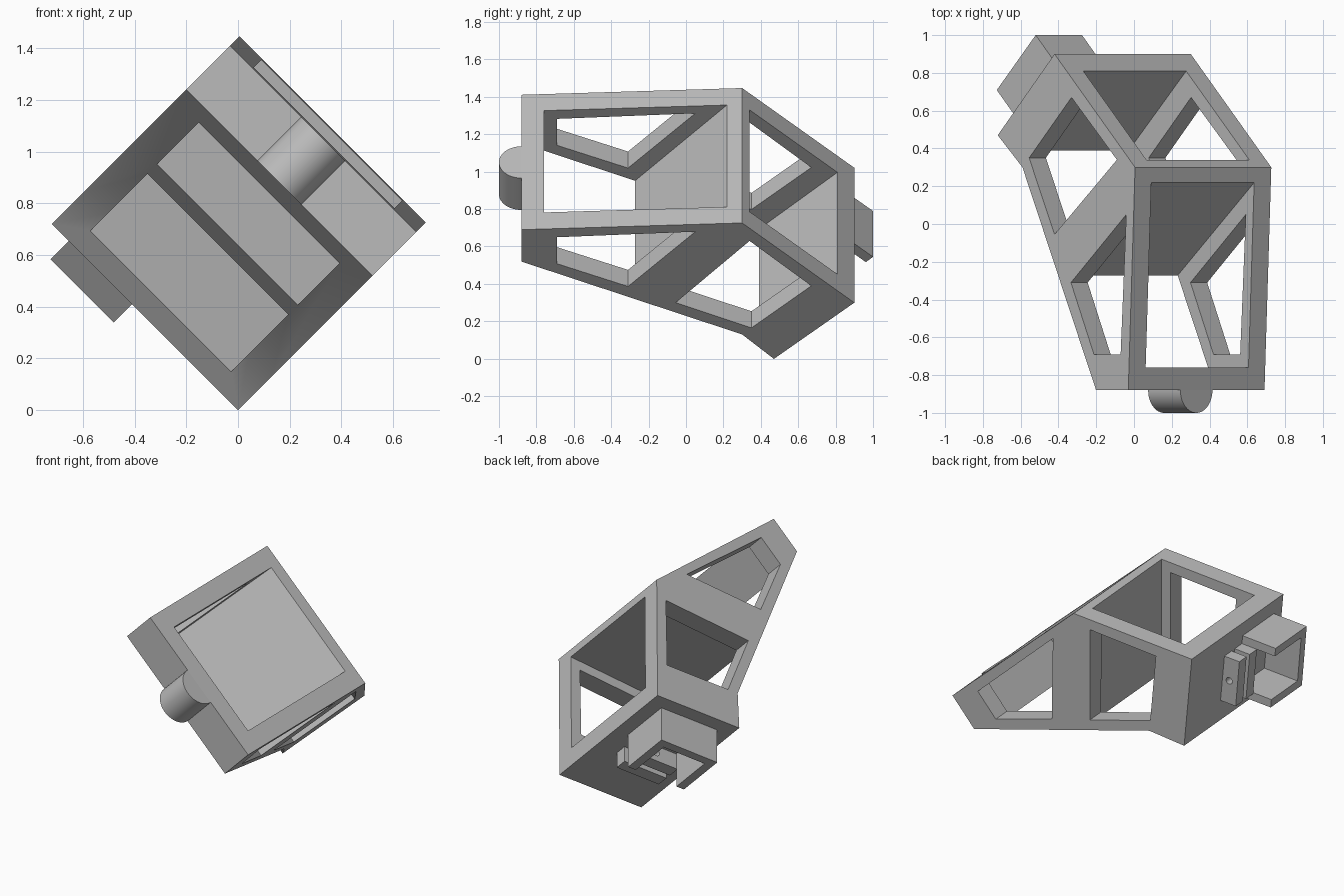
import bpy, bmesh, math
from mathutils import Matrix

if "Cube" in bpy.data.objects:
    bpy.data.objects.remove(bpy.data.objects["Cube"])

# Single plain grey
grey = bpy.data.materials.new("plain_grey")
grey.use_nodes = True
grey.diffuse_color = (0.5, 0.5, 0.5, 1)
grey.node_tree.nodes["Principled BSDF"].inputs["Base Color"].default_value = (0.5, 0.5, 0.5, 1)

# The body is drawn upright (across, y, height), then rolled about the y axis
ROLL = Matrix.Translation((0, 0, 0.72)) @ Matrix.Rotation(math.radians(45), 4, "Y")
HALF = 0.51      # half of the outer width
INNER = 0.385    # half of the clear width between the side walls


def finish(name, bm):
    bmesh.ops.recalc_face_normals(bm, faces=bm.faces)
    bm.transform(ROLL)
    mesh = bpy.data.meshes.new(name)
    bm.to_mesh(mesh)
    bm.free()
    mesh.materials.append(grey)
    obj = bpy.data.objects.new(name, mesh)
    bpy.context.collection.objects.link(obj)
    return obj


def prism(name, profile, left, right):
    """Extrude a (y, height) outline across the width."""
    bm = bmesh.new()
    face = bm.faces.new([bm.verts.new((left, y, h)) for y, h in profile])
    moved = bmesh.ops.extrude_face_region(bm, geom=[face])["geom"]
    verts = [v for v in moved if isinstance(v, bmesh.types.BMVert)]
    bmesh.ops.translate(bm, verts=verts, vec=(right - left, 0, 0))
    return finish(name, bm)


def cylinder(name, radius, depth, centre, turn=Matrix()):
    bm = bmesh.new()
    bmesh.ops.create_cone(bm, cap_ends=True, segments=48, radius1=radius,
                          radius2=radius, depth=depth,
                          matrix=Matrix.Translation(centre) @ turn)
    return finish(name, bm)


def cut(obj, cutter):
    cutter.hide_render = True
    mod = obj.modifiers.new("cut", "BOOLEAN")
    mod.operation = "DIFFERENCE"
    mod.solver = "EXACT"
    mod.object = cutter
    bpy.context.view_layer.objects.active = obj
    bpy.ops.object.modifier_apply(modifier=mod.name)
    bpy.data.objects.remove(cutter)


def smooth(obj):
    bpy.ops.object.select_all(action="DESELECT")
    obj.select_set(True)
    bpy.context.view_layer.objects.active = obj
    bpy.ops.object.shade_smooth_by_angle(angle=math.radians(30))


# Hollow frame: six-sided outline
frame = prism("frame", [(-0.88, 0.467), (0.3, 0.518), (0.9, -0.085), (0.47, -0.51),
                        (0.3, -0.325), (-0.88, 0.226)], -HALF, HALF)

# Two bays pass right through, leaving a slanted divider and the back wall
front_bay = [(-0.76, 0.7), (0.378, 0.7), (-0.48, -0.3), (-0.76, -0.3)]
rear_bay = [(-0.33, -0.31), (0.56, 0.74), (1.0, 0.2), (0.2, -0.618)]
for bay in (front_bay, rear_bay):
    cut(frame, prism("bay_cutter", bay, -INNER, INNER))

# Windows in both side walls
front_window = [(-0.69, 0.41), (0.05, 0.452), (-0.31, 0.038), (-0.69, 0.21)]
rear_window = [(-0.055, -0.085), (0.34, 0.382), (0.67, 0.042), (0.35, -0.275)]
for window in (front_window, rear_window):
    cut(frame, prism("window_cutter", window, -1, 1))
smooth(frame)

# Rounded lug on the front edge
smooth(cylinder("front_lug", 0.12, 0.241, (0, -0.88, 0.3465)))


# Back-wall fittings: position along the wall and distance out from it
def wall_point(along, out):
    r = math.sqrt(0.5)
    return 0.47 + (along + out) * r, -0.51 + (along - out) * r


def wall_box(name, low, high, out, left, right):
    corners = [(low, -0.02), (high, -0.02), (high, out), (low, out)]
    return prism(name, [wall_point(*c) for c in corners], left, right)


# C-shaped holder
THICK = 0.055
wall_box("holder_side", 0.098, 0.51, 0.24, -0.417, -0.417 + THICK)
wall_box("holder_upper_arm", 0.51 - THICK, 0.51, 0.24, -0.417 + THICK, -0.07)
wall_box("holder_lower_arm", 0.098, 0.098 + THICK, 0.24, -0.417 + THICK, -0.07)

# Pair of drilled tabs beside the holder
for name, left in (("outer_tab", 0.045), ("inner_tab", -0.07)):
    tab = wall_box(name, 0.145, 0.455, 0.11, left, left + 0.08)
    y, h = wall_point(0.3, 0.05)
    cut(tab, cylinder("hole_cutter", 0.022, 0.3, (left, y, h),
                      Matrix.Rotation(math.radians(90), 4, "Y")))
    smooth(tab)
